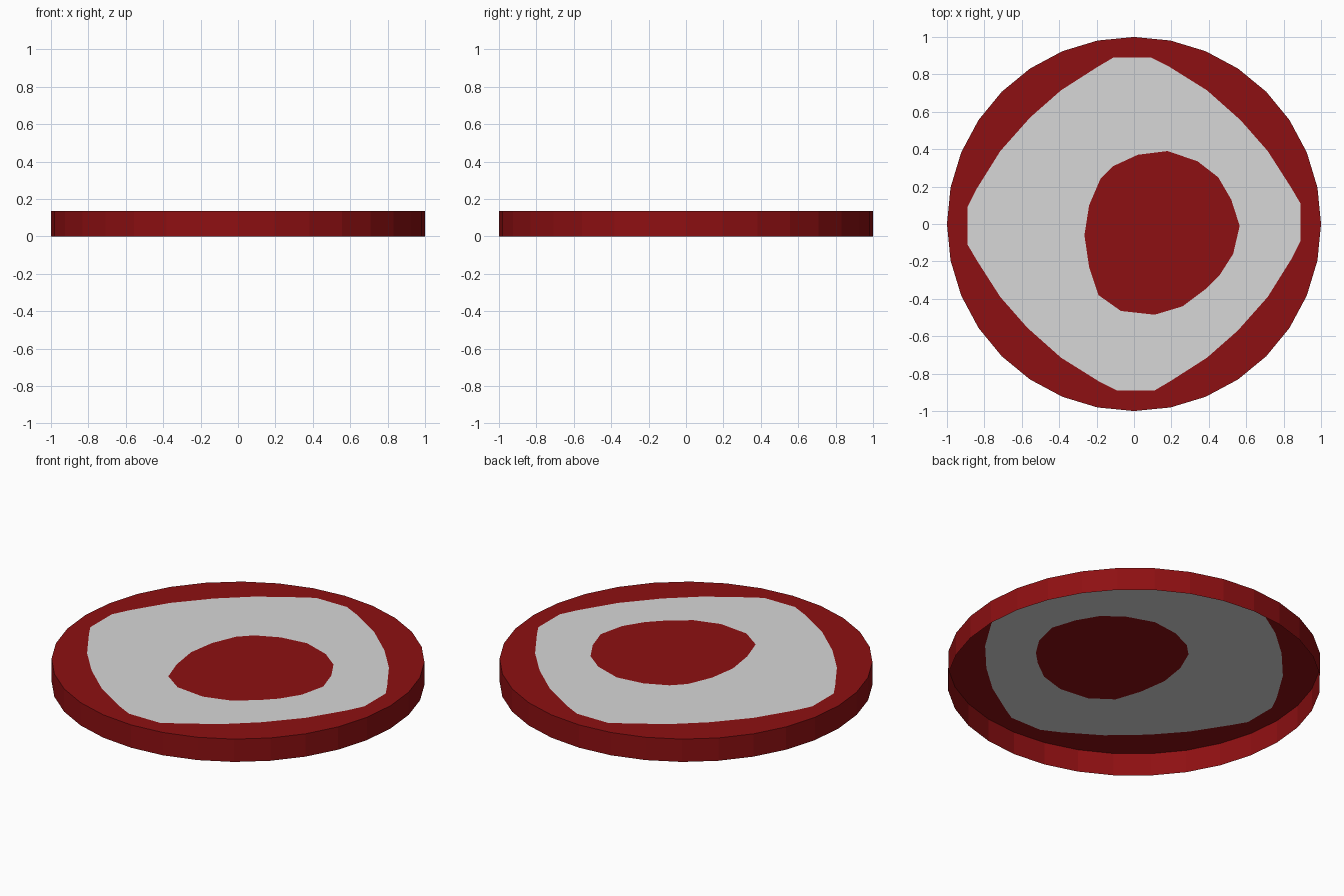
import bpy, bmesh, math

if "Cube" in bpy.data.objects:
    bpy.data.objects.remove(bpy.data.objects["Cube"])

HEIGHT = 0.135
SIDES = 32


def material(name, rgb):
    m = bpy.data.materials.new(name)
    m.diffuse_color = (*rgb, 1)
    m.use_nodes = True
    m.node_tree.nodes["Principled BSDF"].inputs["Base Color"].default_value = m.diffuse_color
    return m


red = material("deep red", (0.27, 0.005, 0.006))
grey = material("pale grey", (0.68, 0.68, 0.68))


def add_object(name, bm, mat):
    mesh = bpy.data.meshes.new(name)
    bm.to_mesh(mesh)
    bm.free()
    mesh.materials.append(mat)
    obj = bpy.data.objects.new(name, mesh)
    bpy.context.collection.objects.link(obj)


def flat_panel(name, mat, *outlines):
    """Fill the area inside the first outline, leaving the second as a hole."""
    bm = bmesh.new()
    for outline in outlines:
        verts = [bm.verts.new((x, y, HEIGHT)) for x, y in outline]
        for a, b in zip(verts, verts[1:] + verts[:1]):
            bm.edges.new((a, b))
    bmesh.ops.triangle_fill(bm, edges=bm.edges[:], use_beauty=True, normal=(0, 0, 1))
    for f in bm.faces:
        f.normal_update()
        if f.normal.z < 0:
            f.normal_flip()
    add_object(name, bm, mat)


# Outlines: round edge, rounded diamond (one quarter turned four times), centre blob
circle = [(math.cos(math.tau * i / SIDES), math.sin(math.tau * i / SIDES))
          for i in range(SIDES)]
quarter = [(-0.11, 0.89), (0.09, 0.89), (0.19, 0.84), (0.39, 0.715),
           (0.57, 0.555), (0.715, 0.39), (0.84, 0.195)]
diamond = []
for turn in range(4):
    diamond += quarter
    quarter = [(y, -x) for x, y in quarter]
blob = [(0.02, 0.37), (0.18, 0.39), (0.34, 0.335), (0.45, 0.25), (0.52, 0.13),
        (0.565, -0.01), (0.53, -0.16), (0.46, -0.27), (0.38, -0.35),
        (0.26, -0.44), (0.11, -0.485), (-0.07, -0.465), (-0.19, -0.38),
        (-0.24, -0.23), (-0.265, -0.06), (-0.24, 0.10), (-0.18, 0.24),
        (-0.11, 0.31)]

# Top surface in three flush panels
flat_panel("top_border", red, circle, diamond)
flat_panel("pale_band", grey, diamond, blob)
flat_panel("centre_patch", red, blob)

# Thin side wall, open underneath
bm = bmesh.new()
low = [bm.verts.new((x, y, 0)) for x, y in circle]
high = [bm.verts.new((x, y, HEIGHT)) for x, y in circle]
for i in range(SIDES):
    j = (i + 1) % SIDES
    bm.faces.new((low[i], low[j], high[j], high[i]))
add_object("side_wall", bm, red)
